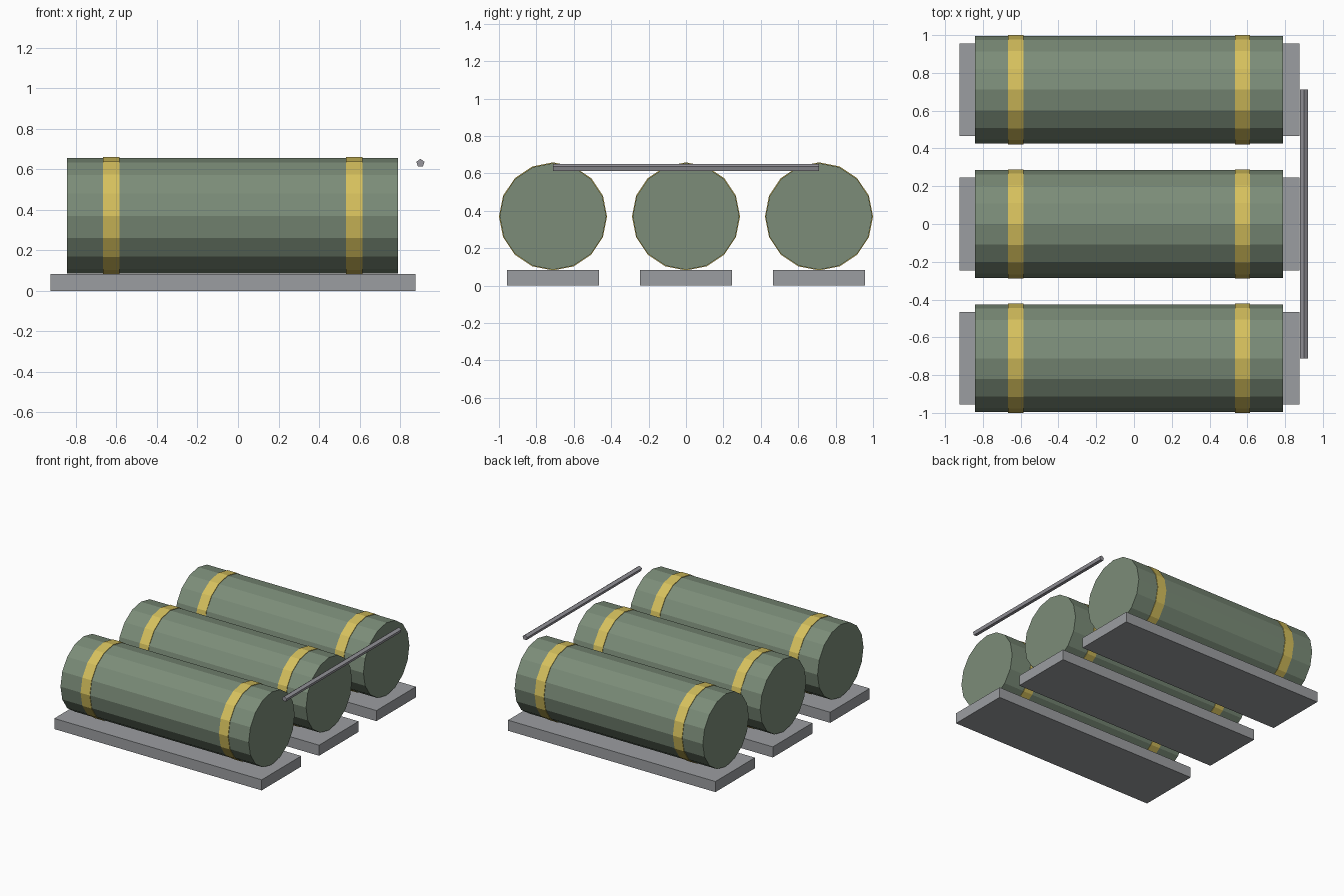
import bpy
from math import pi

default_cube = bpy.data.objects.get("Cube")
if default_cube:
    bpy.data.objects.remove(default_cube, do_unlink=True)


def make_material(name, rgb):
    mat = bpy.data.materials.new(name)
    mat.use_nodes = True
    color = (*rgb, 1.0)
    mat.diffuse_color = color
    mat.node_tree.nodes["Principled BSDF"].inputs["Base Color"].default_value = color
    return mat


green = make_material("drab green", (0.20, 0.265, 0.19))
yellow = make_material("band yellow", (0.67, 0.53, 0.11))
gray = make_material("slab gray", (0.33, 0.34, 0.355))
steel = make_material("rod steel", (0.31, 0.305, 0.335))


def finish(name, mat):
    obj = bpy.context.object
    obj.name = name
    obj.data.materials.append(mat)
    return obj


def x_cylinder(name, x0, x1, y, z, radius, mat):
    """Sixteen-sided cylinder lying along x."""
    bpy.ops.mesh.primitive_cylinder_add(
        vertices=16, radius=radius, depth=x1 - x0,
        location=((x0 + x1) / 2, y, z), rotation=(0, pi / 2, 0))
    return finish(name, mat)


SPACING = 0.711
AXIS_Z = 0.37
SLAB_HEIGHT = 0.083

# Three canisters, each with two bands, resting on its own slab
for label, row in (("front", -1), ("middle", 0), ("back", 1)):
    y = row * SPACING
    x_cylinder(label + "_canister", -0.843, 0.79, y, AXIS_Z, 0.285, green)
    for side, x in (("right", -0.626), ("left", 0.574)):
        x_cylinder(f"{label}_{side}_band", x - 0.04, x + 0.04, y, AXIS_Z, 0.289, yellow)
    bpy.ops.mesh.primitive_cube_add(size=1, location=(-0.025, y, SLAB_HEIGHT / 2))
    slab = finish(label + "_slab", gray)
    slab.scale = (1.8, 0.49, SLAB_HEIGHT)

# Thin five-sided rod across the canister ends
bpy.ops.mesh.primitive_cylinder_add(
    vertices=5, radius=0.021, depth=2 * SPACING,
    location=(0.9, 0, 0.63), rotation=(pi / 2, 0, 0))
finish("cross_rod", steel)
